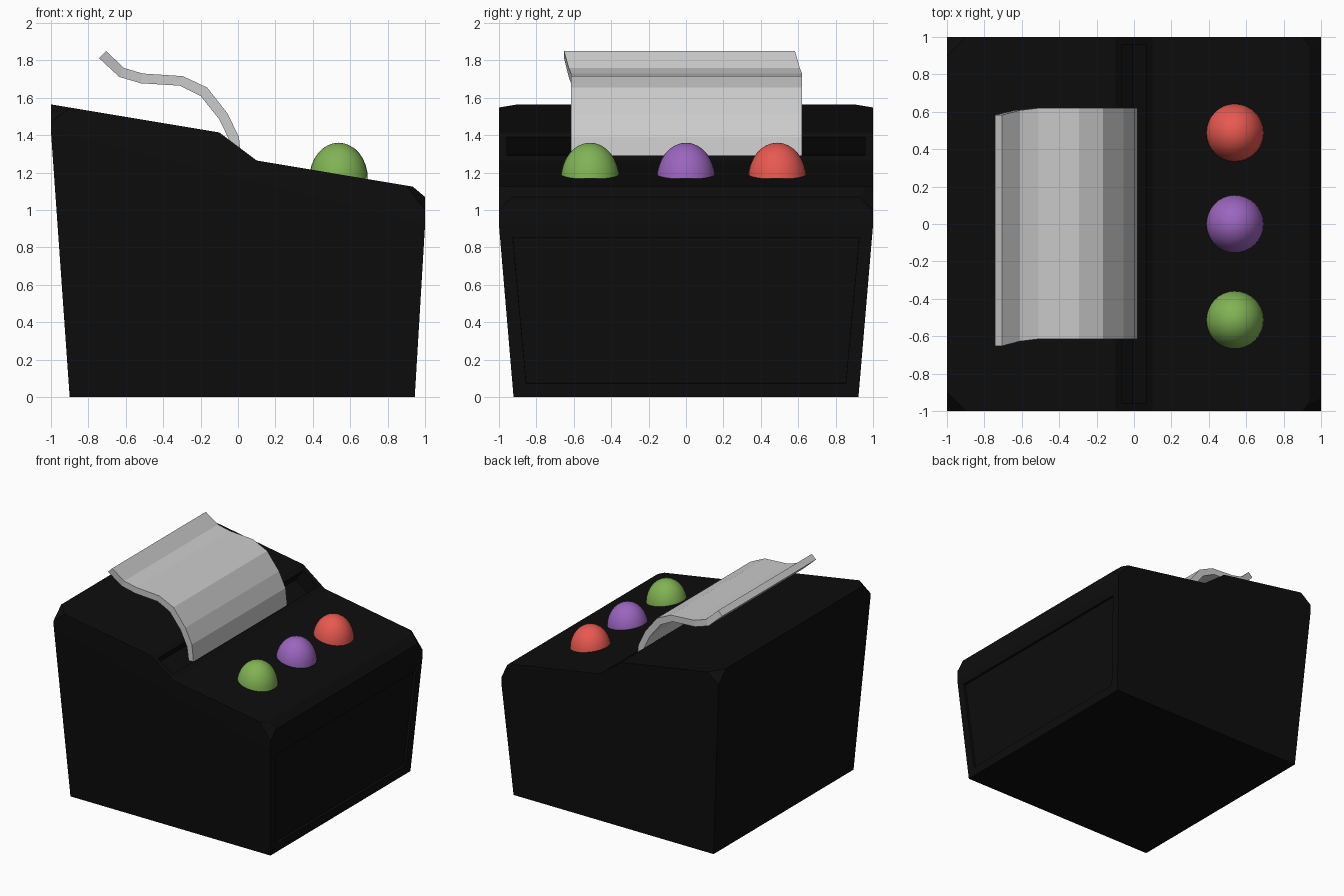
import bpy, bmesh
from mathutils import Vector

if "Cube" in bpy.data.objects:
    bpy.data.objects.remove(bpy.data.objects["Cube"])


def material(name, rgb):
    m = bpy.data.materials.new(name)
    m.diffuse_color = (*rgb, 1)
    m.use_nodes = True
    m.node_tree.nodes["Principled BSDF"].inputs["Base Color"].default_value = m.diffuse_color
    return m


def finish(name, bm, mat=None):
    bmesh.ops.recalc_face_normals(bm, faces=bm.faces[:])
    me = bpy.data.meshes.new(name)
    bm.to_mesh(me)
    bm.free()
    ob = bpy.data.objects.new(name, me)
    bpy.context.collection.objects.link(ob)
    if mat:
        me.materials.append(mat)
    return ob


def recess(bm, face, margin, depth):
    bmesh.ops.inset_region(bm, faces=[face], thickness=margin)
    bmesh.ops.inset_region(bm, faces=[face], thickness=0.001, depth=-depth)


# Body: wedge-topped case (x, z profile), narrower at the base
profile = [(-1, 1.565), (-0.1, 1.415), (0.1, 1.265), (0.935, 1.125), (1, 1.07),
           (1, 0.92), (0.945, 0), (-0.9, 0), (-1, 1.42)]
bm = bmesh.new()
sides = [[bm.verts.new((x, s * (1 if z > 0 else 0.922), z)) for x, z in profile]
         for s in (-1, 1)]
for v in sides:
    bm.faces.new(v[:6] + [v[8]])
    bm.faces.new(v[5:])
a, b = sides
n = len(profile)
band = [bm.faces.new((a[i], a[(i + 1) % n], b[(i + 1) % n], b[i])) for i in range(n)]
bmesh.ops.recalc_face_normals(bm, faces=bm.faces[:])

# Paper slot in the step, shallow panel on the right face
recess(bm, band[1], 0.06, 0.12)
recess(bm, band[5], 0.1, 0.02)

# Clipped top corners
for s in (-1, 1):
    for pts in ([(-1, 0.9, 1.565), (-0.9, 1, 1.548), (-1, 1, 1.47)],
                [(1, 0.93, 1.07), (0.9, 1, 1.131), (1, 1, 1.0)]):
        p, q, r = [Vector((x, s * y, z)) for x, y, z in pts]
        normal = (q - p).cross(r - p).normalized()
        if normal.dot(p) < 0:
            normal.negate()
        cut = bmesh.ops.bisect_plane(bm, geom=bm.verts[:] + bm.edges[:] + bm.faces[:],
                                     plane_co=p, plane_no=normal, clear_outer=True)
        edges = [e for e in cut["geom_cut"] if isinstance(e, bmesh.types.BMEdge)]
        bmesh.ops.holes_fill(bm, edges=edges, sides=0)
finish("case_body", bm, material("black", (0.004, 0.004, 0.004)))

# Curled sheet: upper and lower outline, free end skewed sideways
upper = [(-0.705, 1.85), (-0.61, 1.76), (-0.51, 1.73), (-0.295, 1.716),
         (-0.165, 1.655), (-0.055, 1.515), (0.005, 1.39), (0.02, 1.25)]
lower = [(-0.743, 1.812), (-0.635, 1.712), (-0.52, 1.678), (-0.31, 1.665),
         (-0.2, 1.61), (-0.1, 1.485), (-0.04, 1.36), (-0.025, 1.25)]
skew = [-0.037, -0.012] + [0] * 6
bm = bmesh.new()
rings = []
for (ux, uz), (lx, lz), d in zip(upper, lower, skew):
    rings.append([bm.verts.new(c) for c in
                  ((ux, -0.615 + d, uz), (ux, 0.62 + d, uz),
                   (lx, 0.62 + d, lz), (lx, -0.615 + d, lz))])
for r0, r1 in zip(rings, rings[1:]):
    for i in range(4):
        j = (i + 1) % 4
        bm.faces.new((r0[i], r0[j], r1[j], r1[i]))
bm.faces.new(rings[0])
bm.faces.new(rings[-1])
finish("paper_sheet", bm)

# Three domed buttons
for name, y, rgb in (("green", -0.513, (0.22, 0.45, 0.09)),
                     ("purple", 0.0, (0.33, 0.13, 0.52)),
                     ("red", 0.488, (0.8, 0.1, 0.08))):
    bm = bmesh.new()
    bmesh.ops.create_uvsphere(bm, u_segments=32, v_segments=16, radius=1)
    cut = bmesh.ops.bisect_plane(bm, geom=bm.verts[:] + bm.edges[:] + bm.faces[:],
                                 plane_co=(0, 0, 0), plane_no=(0, 0, -1), clear_outer=True)
    bmesh.ops.holes_fill(bm, edges=[e for e in bm.edges if e.is_boundary], sides=0)
    bmesh.ops.scale(bm, vec=(0.156, 0.156, 0.192), verts=bm.verts[:])
    bmesh.ops.translate(bm, vec=(0.538, y, 1.168), verts=bm.verts[:])
    ob = finish(name + "_button", bm, material(name, rgb))
    bpy.ops.object.select_all(action='DESELECT')
    bpy.context.view_layer.objects.active = ob
    ob.select_set(True)
    bpy.ops.object.shade_smooth_by_angle()
